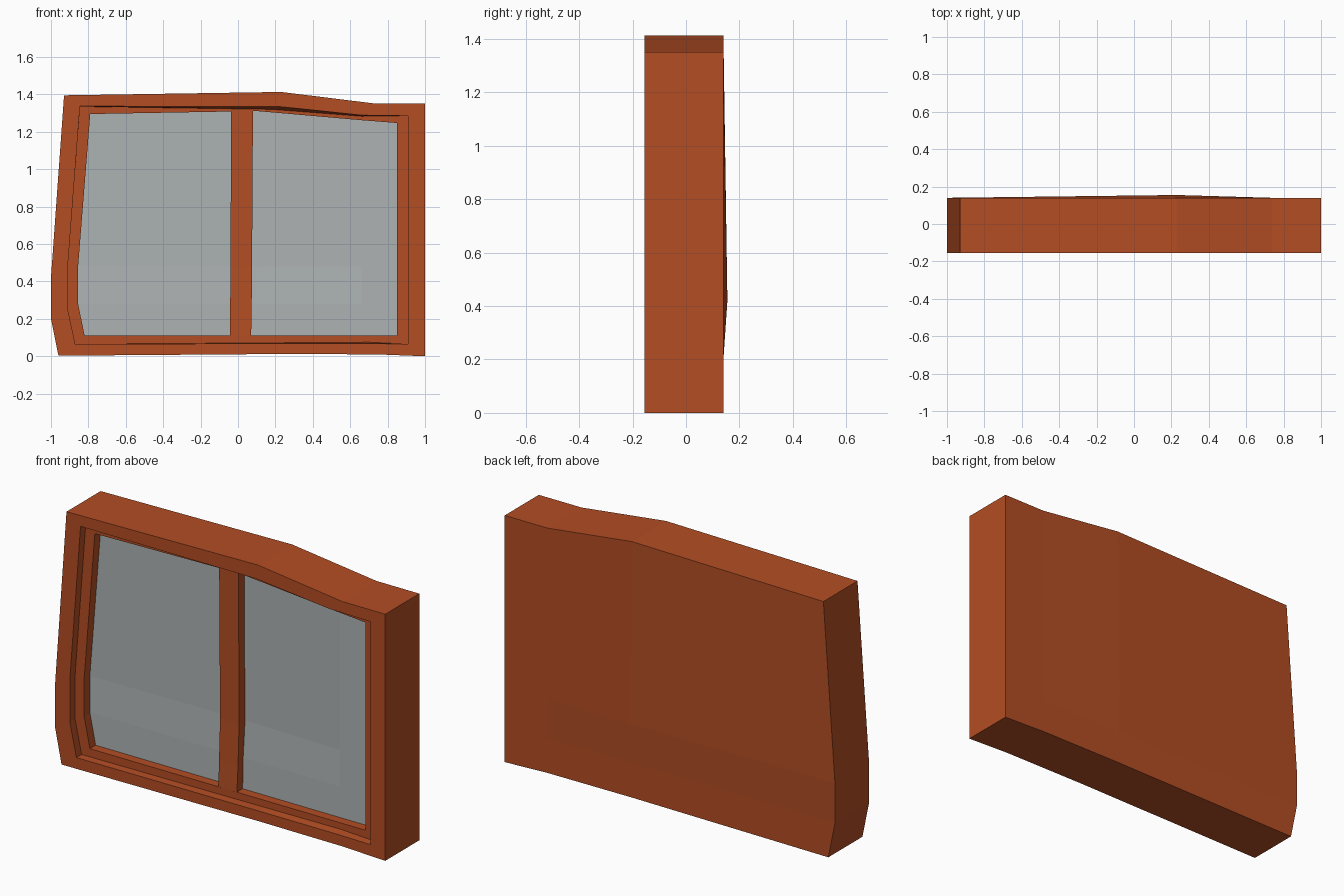
import bpy, bmesh

if "Cube" in bpy.data.objects:
    bpy.data.objects.remove(bpy.data.objects["Cube"])


def material(name, rgb):
    m = bpy.data.materials.new(name)
    m.diffuse_color = (*rgb, 1)
    m.use_nodes = True
    m.node_tree.nodes["Principled BSDF"].inputs["Base Color"].default_value = m.diffuse_color
    return m


wood = material("red_brown_wood", (0.45, 0.075, 0.017))
glass_grey = material("grey_glass", (0.42, 0.45, 0.455))


def finish(name, bm, mat, flip_front=False):
    bmesh.ops.remove_doubles(bm, verts=bm.verts, dist=1e-5)
    bmesh.ops.recalc_face_normals(bm, faces=bm.faces)
    if flip_front:                      # open sheet must face the front
        wrong = [f for f in bm.faces if f.normal.y > 0]
        bmesh.ops.reverse_faces(bm, faces=wrong)
    me = bpy.data.meshes.new(name)
    bm.to_mesh(me)
    bm.free()
    me.materials.append(mat)
    ob = bpy.data.objects.new(name, me)
    bpy.context.collection.objects.link(ob)
    return ob


def loop12(left, top, right_x, bottom):
    """Outline: 4 left points going up, 3 top points, right side down, bottom back."""
    return left + top + [(right_x, left[2][1]), (right_x, left[1][1])] + bottom


def ring(bm, a, ya, b, yb):
    va = [bm.verts.new((x, ya, z)) for x, z in a]
    vb = [bm.verts.new((x, yb, z)) for x, z in b]
    for i in range(len(a)):
        j = (i + 1) % len(a)
        bm.faces.new((va[i], va[j], vb[j], vb[i]))


def sheet(bm, lp, y, bulge):
    """4 x 4 grid filling an outline, one inner point pushed backwards."""
    bottom = [lp[0], lp[11], lp[10], lp[9]]
    right = [lp[9], lp[8], lp[7], lp[6]]
    rows = []
    for j in range(4):
        row = []
        for i in range(4):
            if j == 0:
                x, z = bottom[i]
            elif j == 3:
                x, z = lp[3 + i]
            elif i == 0:
                x, z = lp[j]
            elif i == 3:
                x, z = right[j]
            else:
                x, z = lp[3 + i][0], lp[j][1]
            row.append(bm.verts.new((x, y + (bulge if (i, j) == (1, 2) else 0), z)))
        rows.append(row)
    for j in range(3):
        for i in range(3):
            bm.faces.new((rows[j][i], rows[j][i + 1], rows[j + 1][i + 1], rows[j + 1][i]))


# Warped outlines: outside, recess at front, recess at its bottom, sash opening
outer = loop12([(-.96, 0.003), (-1, .2), (-1, .42), (-.93, 1.395)],
               [(.23, 1.413), (.74, 1.35), (1, 1.35)], 1,
               [(1, 0), (.74, .01), (.23, .012)])
recess = loop12([(-.87, .065), (-.91, .25), (-.91, .48), (-.845, 1.337)],
                [(.22, 1.335), (.66, 1.289), (.91, 1.285)], .91,
                [(.91, .065), (.7, .068), (.23, .068)])
recess_in = loop12([(-.87, .065), (-.91, .25), (-.91, .48), (-.845, 1.335)],
                   [(.18, 1.32), (.66, 1.283), (.91, 1.285)], .91,
                   [(.91, .065), (.7, .075), (.23, .072)])
opening = loop12([(-.82, .11), (-.855, .28), (-.855, .48), (-.79, 1.295)],
                 [(.1, 1.311), (.66, 1.262), (.85, 1.247)], .85,
                 [(.85, .11), (.66, .11), (.1, .11)])

FRONT, BACK, SASH, PANE = -.155, .14, -.11, -.06

# Frame: bulged back, outer walls, front border, recess and stepped sash
bm = bmesh.new()
sheet(bm, outer, BACK, .015)
ring(bm, outer, BACK, outer, FRONT)
ring(bm, outer, FRONT, recess, FRONT)
ring(bm, recess, FRONT, recess_in, SASH)
ring(bm, recess_in, SASH, opening, SASH)
ring(bm, opening, SASH, opening, PANE)
finish("window_frame", bm, wood)

# Glass sheet, bulged like the back
bm = bmesh.new()
sheet(bm, opening, PANE, .014)
finish("glass", bm, glass_grey, True)

# Centre mullion, bent back along its height
bm = bmesh.new()
sections = []
for x0, x1, z, dy in [(-.042, .07, .105, 0), (-.042, .073, .25, .006),
                      (-.04, .075, .48, .012), (-.037, .08, 1.313, 0)]:
    sections.append([bm.verts.new((x, y + dy, z)) for x, y in
                     [(x0, SASH), (x1, SASH), (x1, PANE + .005), (x0, PANE + .005)]])
for a, b in zip(sections, sections[1:]):
    for i in range(4):
        bm.faces.new((a[i], a[(i + 1) % 4], b[(i + 1) % 4], b[i]))
bm.faces.new(sections[0])
bm.faces.new(sections[-1])
finish("mullion", bm, wood)
